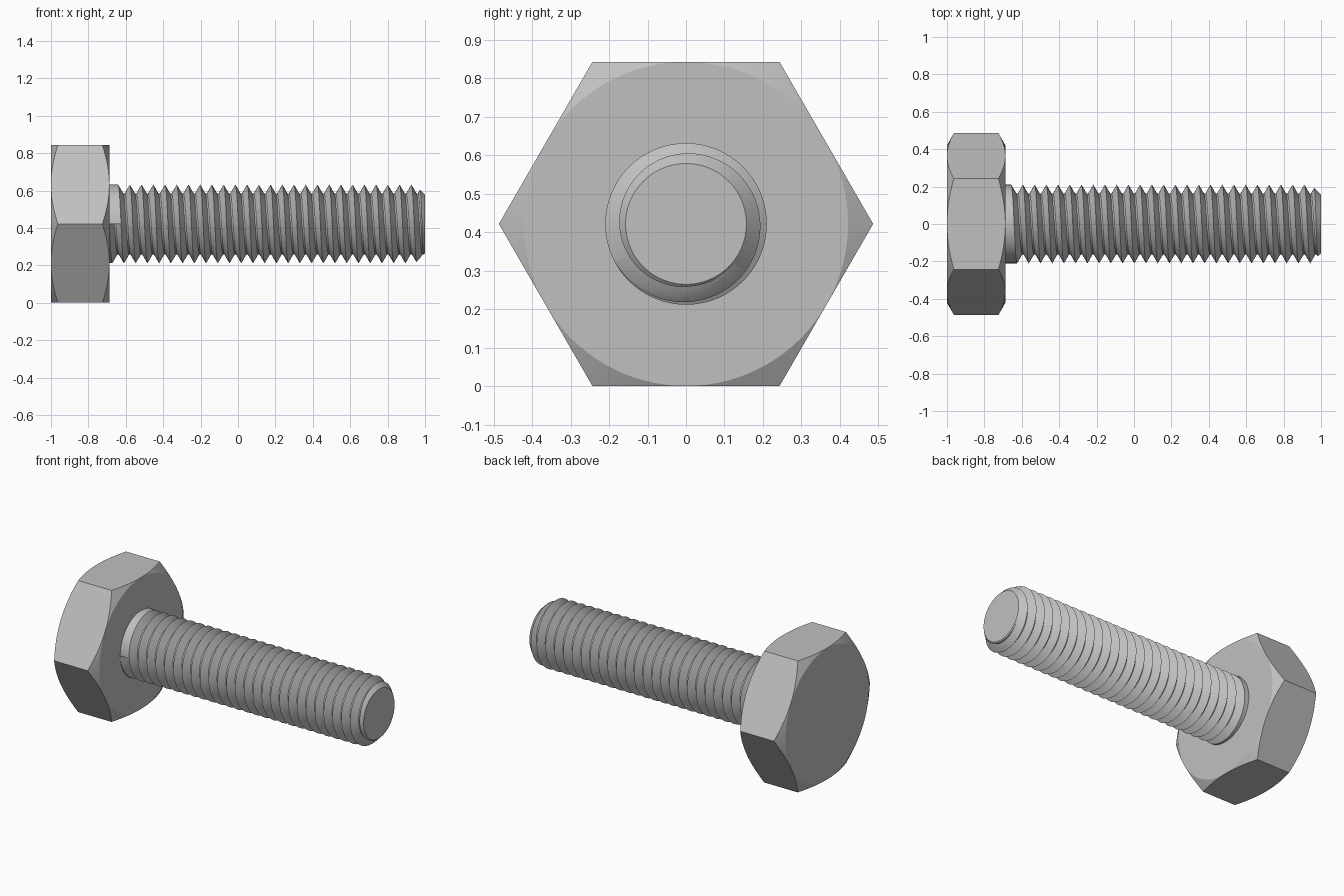
import bpy, bmesh
from math import pi, cos, sin, radians

if "Cube" in bpy.data.objects:
    bpy.data.objects.remove(bpy.data.objects["Cube"], do_unlink=True)

AXIS_Z = 0.4212            # height of the bolt axis
HEX_R = 0.4863             # head, across corners / 2
FLAT_R = 0.4212            # head, across flats / 2
HEAD_X = -0.688            # underside of head
CREST, ROOT = 0.21, 0.163  # thread radii
PITCH = 0.0627
TURNS = 27
SEGS = 72

steel = bpy.data.materials.new("plain grey steel")
steel.use_nodes = True
GREY = (0.53, 0.53, 0.53, 1)
steel.diffuse_color = GREY
steel.node_tree.nodes["Principled BSDF"].inputs["Base Color"].default_value = GREY


def point(x, r, a):
    return (x, r * cos(a), AXIS_Z + r * sin(a))


def finish(bm, name):
    bmesh.ops.recalc_face_normals(bm, faces=bm.faces)
    mesh = bpy.data.meshes.new(name)
    bm.to_mesh(mesh)
    bm.free()
    mesh.materials.append(steel)
    obj = bpy.data.objects.new(name, mesh)
    bpy.context.collection.objects.link(obj)
    return obj


def lathe(name, profile, segs):
    """Closed solid turned around the bolt axis from (x, radius) pairs."""
    bm = bmesh.new()
    rings = [[bm.verts.new(point(x, r, 2 * pi * i / segs)) for i in range(segs)]
             for x, r in profile]
    for a, b in zip(rings, rings[1:]):
        for i in range(segs):
            j = (i + 1) % segs
            bm.faces.new((a[i], a[j], b[j], b[i]))
    bm.faces.new(rings[0])
    bm.faces.new(rings[-1])
    return finish(bm, name)


def trim(obj, cutter):
    """Keep only what lies inside the cutter, then shade with sharp edges."""
    mod = obj.modifiers.new("trim", "BOOLEAN")
    mod.operation = "INTERSECT"
    mod.solver = "EXACT"
    mod.object = cutter
    bpy.ops.object.select_all(action="DESELECT")
    obj.select_set(True)
    bpy.context.view_layer.objects.active = obj
    bpy.ops.object.modifier_apply(modifier=mod.name)
    bpy.data.objects.remove(cutter, do_unlink=True)
    bpy.ops.object.shade_smooth_by_angle(angle=radians(25))


# Hexagonal head, chamfered at the corners on both sides
head = lathe("hex_head", [(-1, HEX_R), (HEAD_X, HEX_R)], 6)
bevel = 0.037
head_cutter = lathe("head_cutter", [
    (-1, FLAT_R), (-1 + 2 * bevel, 2 * HEX_R - FLAT_R),
    (HEAD_X - 2 * bevel, 2 * HEX_R - FLAT_R), (HEAD_X, FLAT_R)], 96)
head_cutter.hide_render = True
trim(head, head_cutter)

# Threaded shank: helical crest and root rows, plain collar at the head
bm = bmesh.new()
tail = HEAD_X + (TURNS + 1) * PITCH
columns = []
for i in range(SEGS + 1):
    turn = i / SEGS
    row = [(HEAD_X - 0.06, CREST), (HEAD_X, CREST)]
    for k in range(TURNS + 1):
        x = HEAD_X + (k + turn) * PITCH
        row.append((x, CREST))
        if k < TURNS:
            row += [(x + PITCH * 7 / 16, ROOT), (x + PITCH * 9 / 16, ROOT)]
    row += [(tail, CREST), (tail + 0.05, CREST)]
    columns.append([bm.verts.new(point(x, r, pi + 2 * pi * turn)) for x, r in row])
for a, b in zip(columns, columns[1:]):
    for k in range(len(a) - 1):
        bm.faces.new((a[k], a[k + 1], b[k + 1], b[k]))
bmesh.ops.remove_doubles(bm, verts=bm.verts, dist=0.0001)
bmesh.ops.holes_fill(bm, edges=[e for e in bm.edges if e.is_boundary], sides=0)
shank = finish(bm, "threaded_shank")

# Chamfered, flat tip
shank_cutter = lathe("shank_cutter", [(-0.9, 0.3), (0.857, 0.3), (1, 0.157)], 96)
shank_cutter.hide_render = True
trim(shank, shank_cutter)
